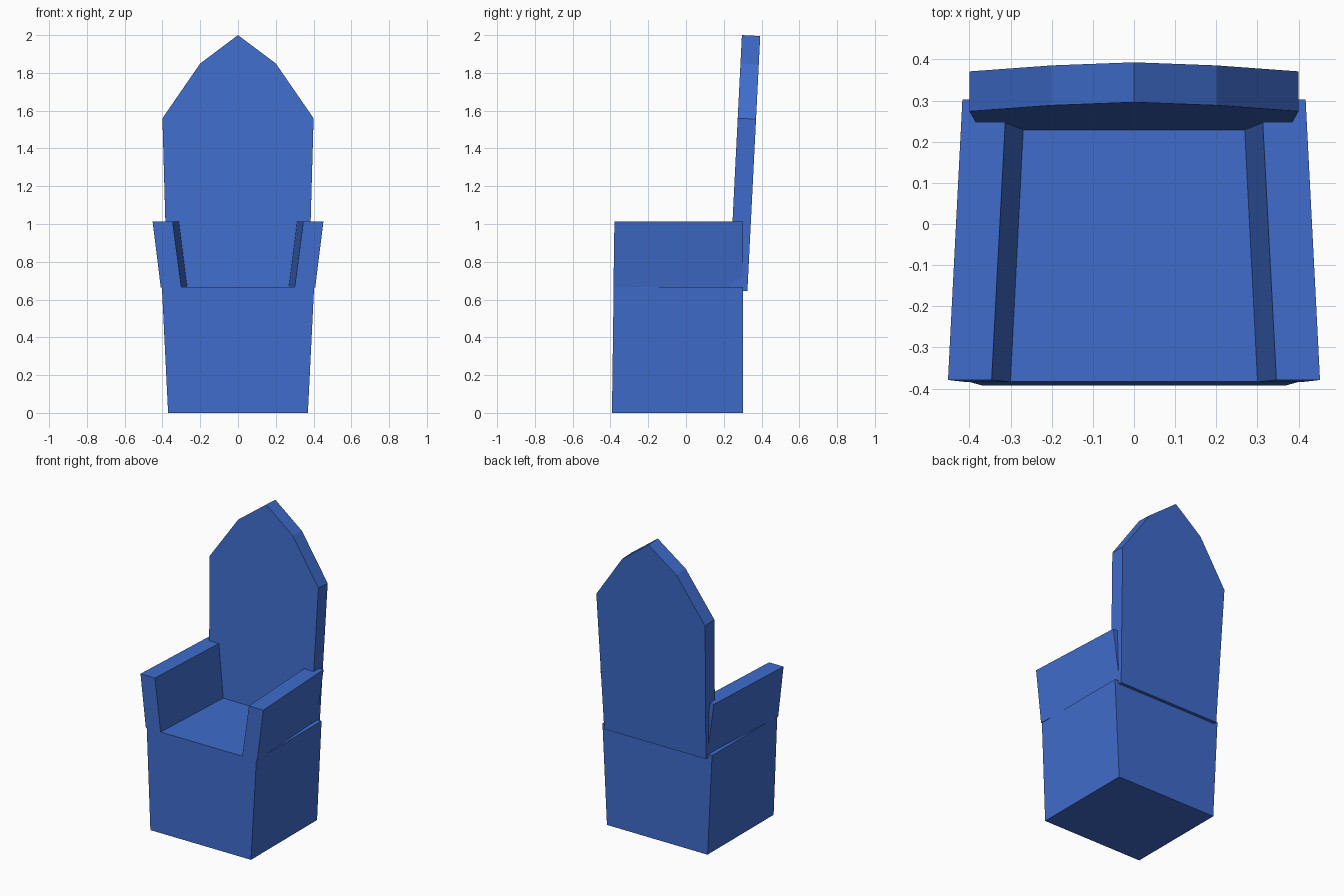
import bpy, bmesh, math
from mathutils import Vector

if "Cube" in bpy.data.objects:
    bpy.data.objects.remove(bpy.data.objects["Cube"])


def loft(name, lower, upper):
    """Closed solid between two matching point loops."""
    bm = bmesh.new()
    a = [bm.verts.new(p) for p in lower]
    b = [bm.verts.new(p) for p in upper]
    n = len(a)
    bm.faces.new(a[::-1])
    bm.faces.new(b)
    for i in range(n):
        j = (i + 1) % n
        bm.faces.new((a[i], a[j], b[j], b[i]))
    bmesh.ops.recalc_face_normals(bm, faces=bm.faces)
    mesh = bpy.data.meshes.new(name)
    bm.to_mesh(mesh)
    bm.free()
    obj = bpy.data.objects.new(name, mesh)
    bpy.context.collection.objects.link(obj)
    mat = bpy.data.materials.get("blue") or bpy.data.materials.new("blue")
    mat.diffuse_color = (0.05, 0.15, 0.6, 1)
    mat.use_nodes = True
    mat.node_tree.nodes["Principled BSDF"].inputs["Base Color"].default_value = mat.diffuse_color
    mesh.materials.append(mat)
    return obj


def rect(half_width, front, back, z):
    return [(-half_width, front, z), (half_width, front, z),
            (half_width, back, z), (-half_width, back, z)]


# Solid seat block, flaring slightly upwards
loft("seat_base", rect(0.37, -0.392, 0.302, 0), rect(0.403, -0.383, 0.302, 0.667))

# Armrests: lean outwards and converge towards the back
for side, label in ((1, "right"), (-1, "left")):
    bottom = [(0.30, -0.384), (0.409, -0.384), (0.368, 0.303), (0.265, 0.303)]
    top = [(0.346, -0.379), (0.452, -0.379), (0.417, 0.303), (0.31, 0.303)]
    loft("armrest_" + label,
         [(side * x, y, 0.665) for x, y in bottom],
         [(side * x, y, 1.012) for x, y in top])

# Tall pointed backrest, leaning back a little
half = [(0.374, 0.65), (0.40, 1.56), (0.20, 1.85)]
outline = half + [(0, 2.0)] + [(-x, z) for x, z in reversed(half)]
front = [Vector((x, 0.228 + (z - 0.65) * 0.0503, z)) for x, z in outline]
offset = Vector((0, 0.097, -0.005))
loft("backrest", front, [p + offset for p in front])
